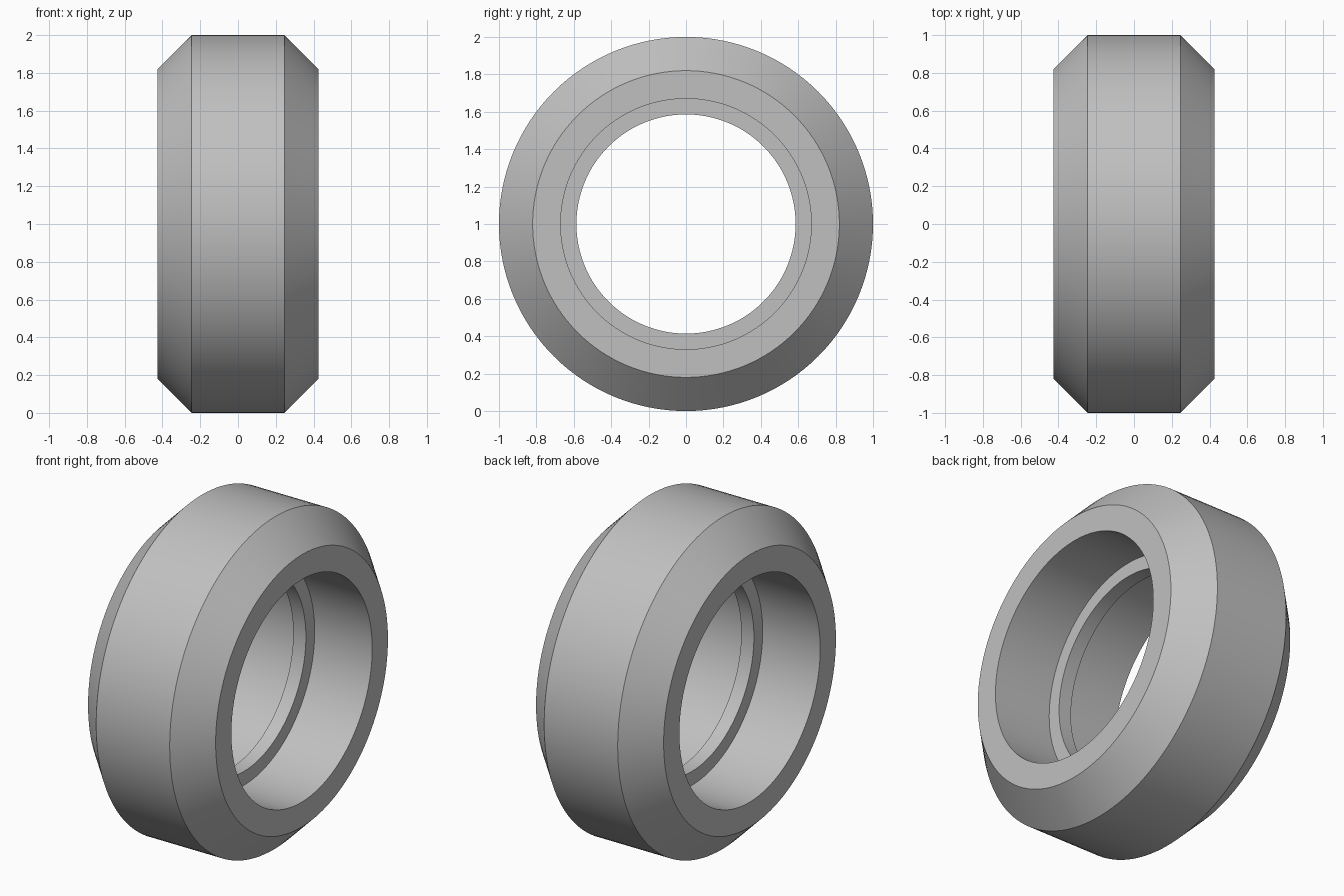
import bpy, bmesh, math
from mathutils import Matrix, Vector

cube = bpy.data.objects.get("Cube")
if cube:
    bpy.data.objects.remove(cube, do_unlink=True)

SEGMENTS = 128

# Plain grey material
grey = bpy.data.materials.new("plain_grey")
grey.use_nodes = True
colour = (0.53, 0.53, 0.53, 1)
grey.diffuse_color = colour
grey.node_tree.nodes["Principled BSDF"].inputs["Base Color"].default_value = colour

# Half of the cross-section as (x, radius): tread, bevel, side face, bore, inner lip
half = [(0.245, 1.0), (0.425, 0.82), (0.425, 0.67), (0.042, 0.67), (0.042, 0.586)]
profile = half + [(-x, r) for x, r in reversed(half)]

# Revolve the closed section around the x axis
bm = bmesh.new()
rings = []
for i in range(SEGMENTS):
    turn = Matrix.Rotation(math.tau * i / SEGMENTS, 3, 'X')
    rings.append([bm.verts.new(turn @ Vector((x, 0, r))) for x, r in profile])
for i, ring in enumerate(rings):
    following = rings[(i + 1) % SEGMENTS]
    for j in range(len(profile)):
        k = (j + 1) % len(profile)
        bm.faces.new((ring[j], ring[k], following[k], following[j]))
bmesh.ops.recalc_face_normals(bm, faces=bm.faces)

mesh = bpy.data.meshes.new("wheel_ring")
bm.to_mesh(mesh)
bm.free()
mesh.materials.append(grey)
wheel = bpy.data.objects.new("wheel_ring", mesh)
wheel.location.z = 1
bpy.context.collection.objects.link(wheel)

# Smooth round surfaces with crisp section edges
bpy.ops.object.select_all(action='DESELECT')
wheel.select_set(True)
bpy.context.view_layer.objects.active = wheel
bpy.ops.object.shade_smooth_by_angle(angle=math.radians(30))
